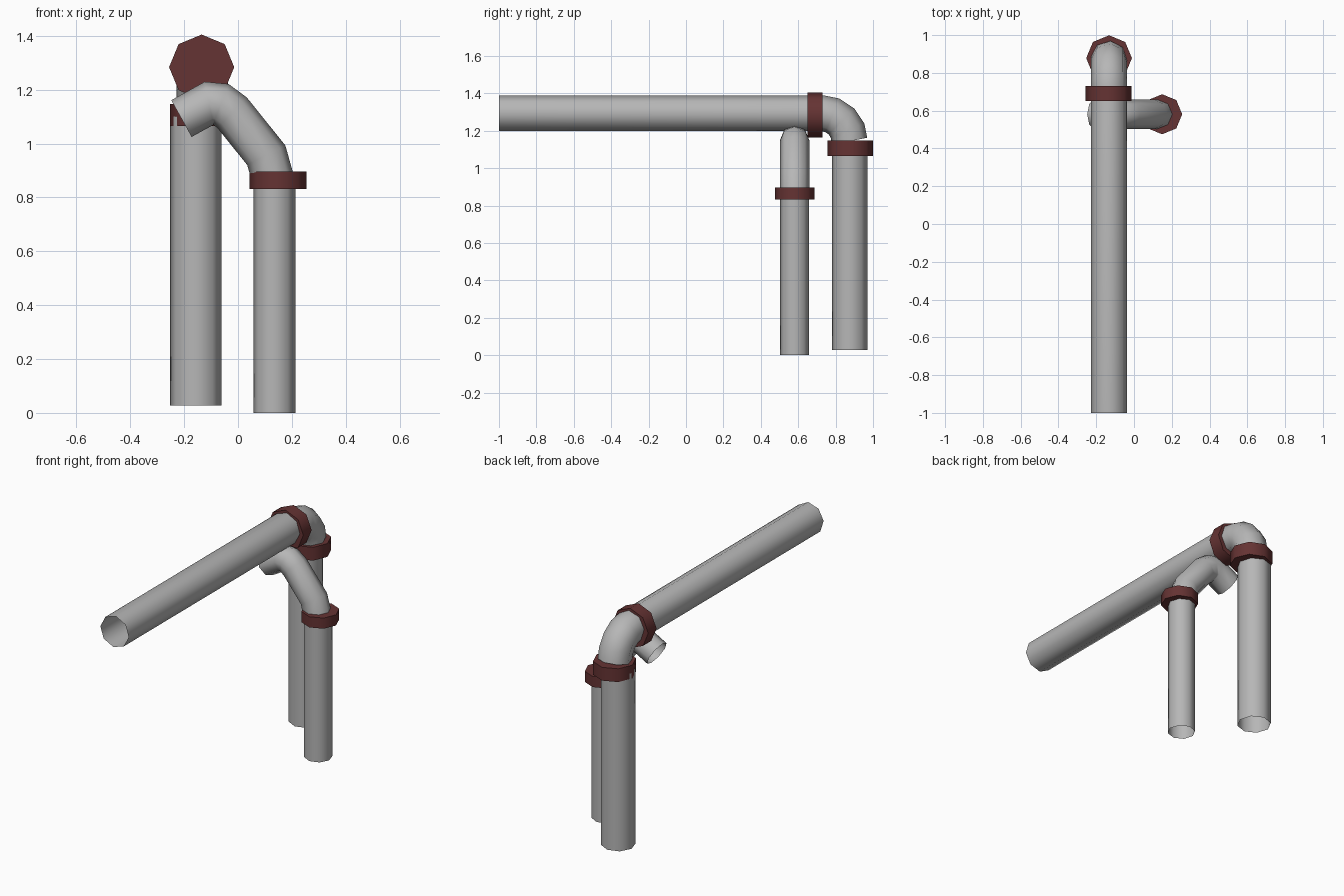
import bpy, bmesh, math
from mathutils import Vector

if "Cube" in bpy.data.objects:
    bpy.data.objects.remove(bpy.data.objects["Cube"])


def material(name, rgb):
    m = bpy.data.materials.new(name)
    m.diffuse_color = (*rgb, 1)
    m.use_nodes = True
    m.node_tree.nodes["Principled BSDF"].inputs["Base Color"].default_value = m.diffuse_color
    return m


GREY = material("pipe_grey", (0.47, 0.47, 0.47))
RED = material("collar_dark_red", (0.13, 0.033, 0.033))
SIDES = 8


def sweep(name, path, radius, mat, capped=False, phase=0.0, frame=None):
    """Octagonal tube along a path with mitred joints."""
    pts = [Vector(p) for p in path]
    dirs = [(b - a).normalized() for a, b in zip(pts, pts[1:])]
    bm = bmesh.new()
    # first ring lies around the first segment, then is projected onto each joint plane
    u = Vector(frame)
    u = (u - dirs[0] * u.dot(dirs[0])).normalized()
    v = dirs[0].cross(u)
    coords = []
    for i in range(SIDES):
        a = phase + math.tau * i / SIDES
        coords.append(pts[0] + radius * (math.cos(a) * u + math.sin(a) * v))
    rings = [[bm.verts.new(c) for c in coords]]
    for k in range(1, len(pts)):
        d = dirs[k - 1]
        n = (d + dirs[k]).normalized() if k < len(dirs) else d
        coords = [c + d * ((pts[k] - c).dot(n) / d.dot(n)) for c in coords]
        rings.append([bm.verts.new(c) for c in coords])
    for r0, r1 in zip(rings, rings[1:]):
        for i in range(SIDES):
            j = (i + 1) % SIDES
            bm.faces.new((r0[i], r0[j], r1[j], r1[i]))
    if capped:
        bm.faces.new(rings[0][::-1])
        bm.faces.new(rings[-1])
    me = bpy.data.meshes.new(name)
    bm.to_mesh(me)
    bm.free()
    me.materials.append(mat)
    ob = bpy.data.objects.new(name, me)
    bpy.context.collection.objects.link(ob)
    bpy.ops.object.select_all(action='DESELECT')
    ob.select_set(True)
    bpy.context.view_layer.objects.active = ob
    bpy.ops.object.shade_smooth_by_angle(angle=math.radians(60))
    return ob


# main pipe: long horizontal run, quarter bend, vertical drop
X, R = -0.133, 0.15
main = [(X, -1.0, 1.294)]
for i in range(5):
    a = math.pi / 2 * i / 4
    main.append((X, 0.725 + R * math.sin(a), 1.144 + R * math.cos(a)))
sweep("main_pipe_and_elbow", main, 0.096, GREY, phase=math.radians(5), frame=(1, 0, 0))
sweep("main_pipe_drop", [(-0.156, 0.876, 1.1), (-0.156, 0.876, 0.028)], 0.096, GREY,
      phase=math.radians(5), frame=(1, 0, 0))

# branch pipe: short stub, bend under the main run, diagonal, vertical drop
branch = [(-0.21, 1.093), (-0.107, 1.15), (-0.064, 1.146), (-0.022, 1.115),
          (0.105, 0.957), (0.131, 0.865)]
sweep("branch_pipe_bend", [(x, 0.581, z) for x, z in branch], 0.078, GREY, frame=(0, 1, 0))
sweep("branch_pipe_drop", [(0.135, 0.581, 0.865), (0.135, 0.581, 0.0)], 0.078, GREY,
      phase=math.radians(5), frame=(1, 0, 0))

# solid octagonal collars at the joints
for name, a, b, r in (
    ("collar_horizontal", (-0.135, 0.65, 1.284), (-0.135, 0.73, 1.284), 0.121),
    ("collar_vertical", (-0.132, 0.878, 1.066), (-0.132, 0.878, 1.147), 0.121),
    ("collar_branch", (0.149, 0.581, 0.832), (0.149, 0.581, 0.897), 0.106),
):
    sweep(name, [a, b], r, RED, capped=True, frame=(1, 0, 0))
